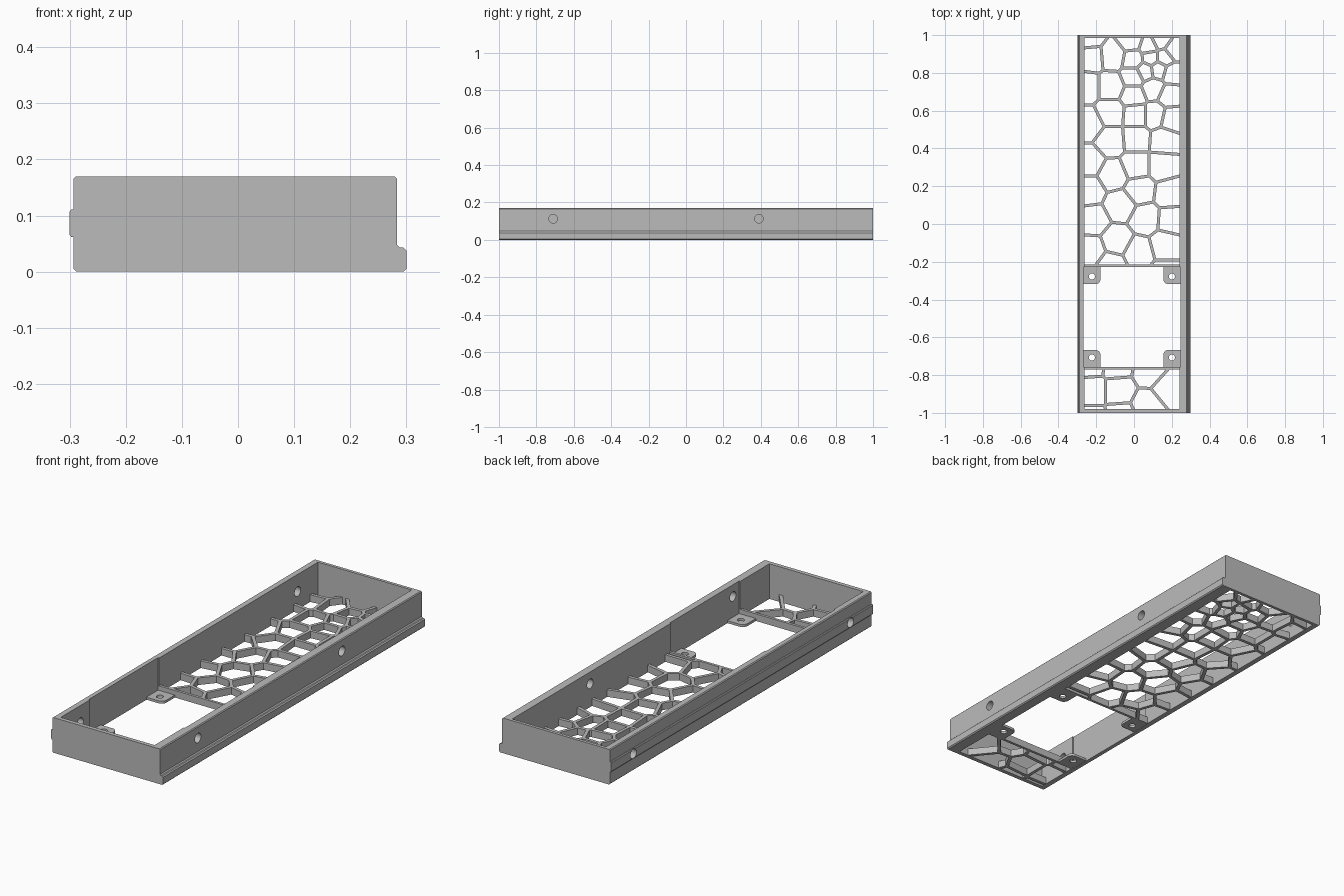
import bpy, bmesh, math
from mathutils import Vector, Matrix

cube = bpy.data.objects.get("Cube")
if cube:
    bpy.data.objects.remove(cube, do_unlink=True)

grey = bpy.data.materials.new("plain grey")
grey.use_nodes = True
tone = (0.5, 0.5, 0.5, 1)
grey.diffuse_color = tone
grey.node_tree.nodes["Principled BSDF"].inputs["Base Color"].default_value = tone

# Main dimensions
IN_L, IN_R, IN_F, IN_B = -0.262, 0.24, -0.98, 0.985     # inside of the walls
POCKET_L, POCKET_R, POCKET_F, POCKET_B = -0.268, 0.246, -0.757, -0.228
RIB, FLOOR = 0.008, 0.035
HOLE = 0.023


def prism(bm, points, axis, lo, hi):
    """Extrude a flat outline along y or z."""
    place = (lambda a, b, h: (a, h, b)) if axis == "y" else (lambda a, b, h: (a, b, h))
    face = bm.faces.new([bm.verts.new(place(a, b, lo)) for a, b in points])
    top = bmesh.ops.extrude_face_region(bm, geom=[face])["geom"]
    shift = Vector(place(0, 0, hi - lo))
    bmesh.ops.translate(bm, vec=shift, verts=[v for v in top if isinstance(v, bmesh.types.BMVert)])


def rect(x0, x1, y0, y1):
    return [(x0, y0), (x1, y0), (x1, y1), (x0, y1)]


def finish(bm, name):
    bmesh.ops.recalc_face_normals(bm, faces=bm.faces)
    mesh = bpy.data.meshes.new(name)
    bm.to_mesh(mesh)
    bm.free()
    mesh.materials.append(grey)
    obj = bpy.data.objects.new(name, mesh)
    bpy.context.collection.objects.link(obj)
    return obj


def solid(name, outlines, axis, lo, hi):
    bm = bmesh.new()
    for points in outlines:
        prism(bm, points, axis, lo, hi)
    return finish(bm, name)


def cylinders(name, centres, radius, depth, turn):
    bm = bmesh.new()
    for c in centres:
        bmesh.ops.create_cone(bm, cap_ends=True, segments=32, radius1=radius, radius2=radius,
                              depth=depth, matrix=Matrix.Translation(c) @ turn)
    return finish(bm, name)


def cut(obj, *cutters):
    """Subtract the cutters, bake the result and drop the cutters."""
    for c in cutters:
        mod = obj.modifiers.new("cut", "BOOLEAN")
        mod.operation, mod.solver, mod.object = "DIFFERENCE", "EXACT", c
        c.hide_render = True
    graph = bpy.context.evaluated_depsgraph_get()
    baked = bpy.data.meshes.new_from_object(obj.evaluated_get(graph))
    obj.modifiers.clear()
    obj.data = baked
    for c in cutters:
        bpy.data.objects.remove(c, do_unlink=True)


# Frame: cross-section with a ledge on one side and a rail on the other
section = [
    (-0.288, 0), (0.295, 0), (0.3, 0.005), (0.3, 0.038), (0.295, 0.043), (0.288, 0.043),
    (0.283, 0.048), (0.283, 0.166), (0.279, 0.17), (-0.289, 0.17), (-0.293, 0.166),
    (-0.293, 0.111), (-0.297, 0.111), (-0.3, 0.107), (-0.3, 0.066), (-0.297, 0.062),
    (-0.293, 0.062), (-0.293, 0.005)]
frame = solid("frame", [section], "y", -1, 1)
sideways = Matrix.Rotation(math.pi / 2, 4, "Y")
cut(frame,
    solid("inside", [rect(IN_L, IN_R, IN_F, IN_B)], "z", -0.1, 0.3),
    solid("pocket", [rect(POCKET_L, POCKET_R, POCKET_F, POCKET_B)], "z", -0.1, 0.3),
    cylinders("ledge_side_holes", [(0.27, y, 0.113) for y in (-0.71, 0.39)], HOLE, 0.2, sideways),
    cylinders("rail_side_holes", [(-0.28, y, 0.087) for y in (-0.83, 0.83)], HOLE, 0.2, sideways))


# Floor: cellular grilles, from cell centres in hundredths
def clip(poly, point, normal):
    """Keep the part of a polygon behind a line."""
    kept = []
    for a, b in zip(poly, poly[1:] + poly[:1]):
        da, db = (a - point).dot(normal), (b - point).dot(normal)
        if da <= 0:
            kept.append(a)
        if da * db < 0:
            kept.append(a.lerp(b, da / (da - db)))
    return kept


def cells(seeds, bounds):
    seeds = [Vector(s) / 100 for s in seeds]
    for s in seeds:
        poly = [Vector(p) for p in rect(*bounds)]
        for other in seeds:
            if other is not s and poly:
                normal = (other - s).normalized()
                poly = clip(poly, (s + other) / 2 - normal * RIB, normal)
        clean = [p for p, q in zip(poly, poly[1:] + poly[:1]) if (p - q).length > 0.0005]
        if len(clean) > 2:
            yield clean


def grille(name, seeds, y0, y1, open0, open1):
    plate = solid(name, [rect(IN_L - 0.004, IN_R + 0.004, y0, y1)], "z", 0.001, FLOOR)
    openings = cells(seeds, (IN_L, IN_R, open0, open1))
    cut(plate, solid(name + "_openings", openings, "z", -0.1, 0.1))


BACK = [
    (-23, 88), (-24, 99), (-11, 89), (-25, 73), (-12, 73), (0, 87), (-1, 97), (8, 94),
    (14, 97), (21, 92), (9, 88), (16, 88), (6, 81), (13, 82), (20, 80), (0, 78), (10, 72),
    (0, 68), (19, 68), (1, 58), (-12, 59), (-24, 53), (11, 58), (20, 56), (-12, 44), (1, 45),
    (16, 44), (-24, 33), (-11, 26), (1, 31), (15, 31), (-24, 18), (-7, 10), (3, 18), (19, 16),
    (-22, 2), (6, 3), (20, 2), (-9, -9), (-23, -14), (2, -15), (17, -11), (-12, -22), (17, -27)]
FRONT = [
    (-22, -88), (-8, -88), (-9, -75), (8, -78), (18, -87), (7, -96), (-7, -102),
    (-22, -104), (-23, -74)]
grille("back_grille", BACK, POCKET_B, IN_B + 0.004, POCKET_B + 0.013, IN_B)
grille("front_grille", FRONT, IN_F - 0.004, POCKET_F, IN_F, POCKET_F - 0.013)


# Mounting tabs in the pocket corners, rounded towards the opening
def tab_outline(x, y, sx, sy, size=0.09, r=0.025):
    arc = [(size - r + r * math.cos(t), size - r + r * math.sin(t))
           for t in (math.pi / 2 * i / 6 for i in range(7))]
    return [(x + sx * a, y + sy * b) for a, b in [(0, 0), (size, 0)] + arc + [(0, size)]]


for side, x, sx in (("right", POCKET_L, 1), ("left", POCKET_R, -1)):
    for end, y, sy in (("front", POCKET_F, 1), ("back", POCKET_B, -1)):
        tab = solid(f"{end}_{side}_tab", [tab_outline(x, y, sx, sy)], "z", 0.001, 0.013)
        cut(tab, cylinders("screw_hole", [(x + sx * 0.045, y + sy * 0.05, 0)], 0.016, 0.1,
                           Matrix.Identity(4)))
